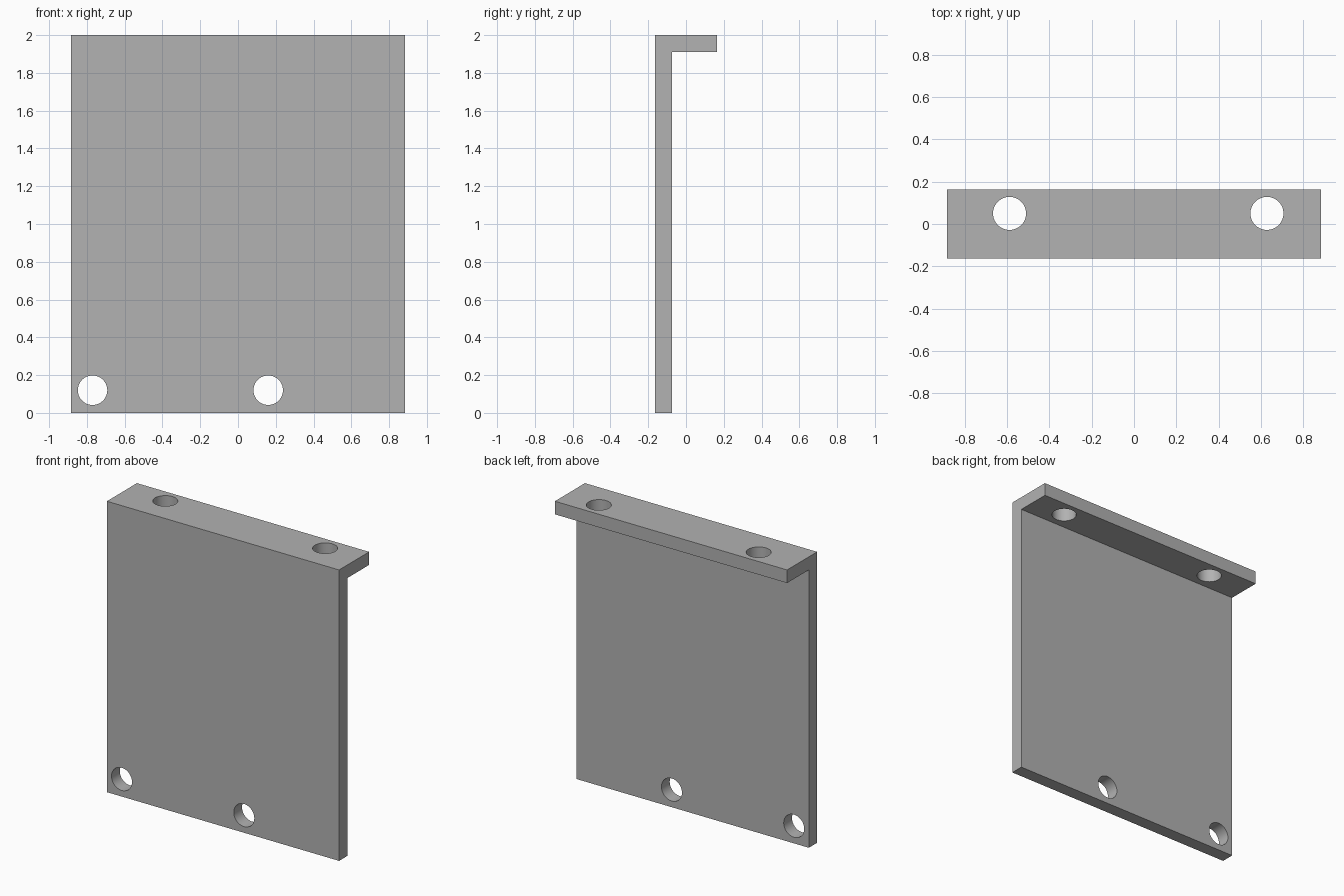
import bpy
import bmesh
from math import radians

default = bpy.data.objects.get("Cube")
if default:
    bpy.data.objects.remove(default, do_unlink=True)

HALF_W, HALF_D, HEIGHT, THICK = 0.883, 0.163, 2.0, 0.09
HOLE_R = 0.078

grey = bpy.data.materials.new("plain grey")
grey.use_nodes = True
colour = (0.445, 0.445, 0.445, 1)
grey.diffuse_color = colour
grey.node_tree.nodes["Principled BSDF"].inputs["Base Color"].default_value = colour

# Bracket: L-shaped side profile extruded across the width
inner_y, inner_z = THICK - HALF_D, HEIGHT - THICK
profile = [(-HALF_D, 0), (inner_y, 0), (inner_y, inner_z),
           (HALF_D, inner_z), (HALF_D, HEIGHT), (-HALF_D, HEIGHT)]
bm = bmesh.new()
face = bm.faces.new([bm.verts.new((-HALF_W, y, z)) for y, z in profile])
extruded = bmesh.ops.extrude_face_region(bm, geom=[face])["geom"]
bmesh.ops.translate(bm, vec=(2 * HALF_W, 0, 0),
                    verts=[v for v in extruded if isinstance(v, bmesh.types.BMVert)])
bmesh.ops.recalc_face_normals(bm, faces=bm.faces)
mesh = bpy.data.meshes.new("bracket")
bm.to_mesh(mesh)
bm.free()
mesh.materials.append(grey)
bracket = bpy.data.objects.new("bracket", mesh)
bpy.context.collection.objects.link(bracket)
bpy.ops.object.select_all(action="DESELECT")


def drill(location, tilt):
    """Cut a round screw hole through the bracket."""
    bpy.ops.mesh.primitive_cylinder_add(vertices=64, radius=HOLE_R, depth=3 * THICK,
                                        location=location, rotation=(tilt, 0, 0))
    cutter = bpy.context.object
    cutter.name = "hole_cutter"
    cutter.hide_render = True
    cutter.data.materials.append(grey)
    cut = bracket.modifiers.new("hole", "BOOLEAN")
    cut.operation = "DIFFERENCE"
    cut.solver = "EXACT"
    cut.object = cutter
    bpy.context.view_layer.objects.active = bracket
    bpy.ops.object.modifier_apply(modifier=cut.name)
    bpy.data.objects.remove(cutter, do_unlink=True)


# Holes along the bottom of the plate
for x in (-0.77, 0.16):
    drill((x, -HALF_D + THICK / 2, 0.12), radians(90))

# Holes through the top flange
for x in (-0.588, 0.628):
    drill((x, 0.05, HEIGHT - THICK / 2), 0)

# Smooth hole walls, crisp edges
bracket.select_set(True)
bpy.context.view_layer.objects.active = bracket
bpy.ops.object.shade_smooth_by_angle(angle=radians(30))
